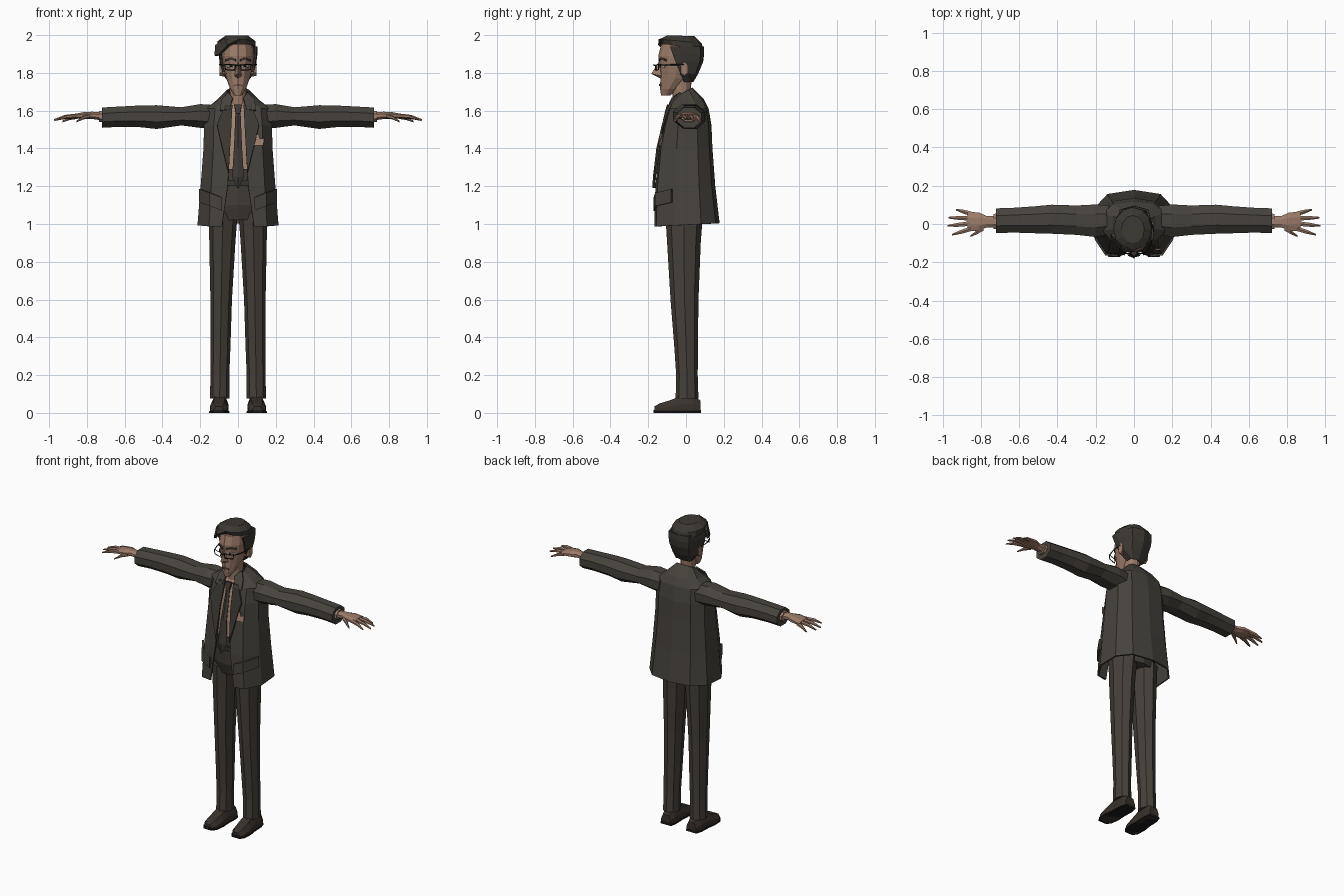
import bpy, bmesh
from math import sin, cos, pi

cube = bpy.data.objects.get("Cube")
if cube:
    bpy.data.objects.remove(cube, do_unlink=True)


def paint(name, r, g, b):
    m = bpy.data.materials.new(name)
    m.use_nodes = True
    m.diffuse_color = (r, g, b, 1)
    node = m.node_tree.nodes["Principled BSDF"]
    node.inputs["Base Color"].default_value = (r, g, b, 1)
    node.inputs["Roughness"].default_value = 0.9
    return m


suit = paint("charcoal suit", .062, .056, .046)
cloth = paint("brown grey trousers", .06, .051, .042)
trim = paint("dark suit trim", .045, .041, .035)
skin = paint("skin", .33, .2, .14)
shirt = paint("tan shirt", .36, .23, .165)
hair = paint("dark hair", .045, .04, .033)
leather = paint("shoe leather", .04, .031, .025)
black = paint("black frames", .012, .011, .01)
pale = paint("pale eye", .42, .36, .3)
lip = paint("lip brown", .17, .09, .065)


def mesh(name, verts, faces, mat, side=1, thick=0):
    """Mesh object, flipped to the right side when side is -1."""
    bm = bmesh.new()
    vs = [bm.verts.new((x * side, y, z)) for x, y, z in verts]
    for f in faces:
        bm.faces.new([vs[i] for i in f])
    bmesh.ops.recalc_face_normals(bm, faces=bm.faces)
    me = bpy.data.meshes.new(name)
    bm.to_mesh(me)
    bm.free()
    me.materials.append(mat)
    ob = bpy.data.objects.new(name, me)
    bpy.context.collection.objects.link(ob)
    if thick:
        mod = ob.modifiers.new("thickness", "SOLIDIFY")
        mod.thickness = thick
        mod.offset = 0
    return ob


def loft(name, rings, mat, side=1, closed=True, thick=0):
    """Skin a list of equal rings; closed rings get end caps."""
    n = len(rings[0])
    faces = []
    for r in range(len(rings) - 1):
        for i in range(n if closed else n - 1):
            j = (i + 1) % n
            faces.append((r * n + i, r * n + j, r * n + n + j, r * n + n + i))
    if closed:
        faces += [tuple(range(n)), tuple(range(len(rings) * n - n, len(rings) * n))]
    return mesh(name, [v for ring in rings for v in ring], faces, mat, side, thick)


def level(z, rx, front, back, tilt=0, cx=0, n=12):
    """Horizontal oval from its half width and front and back depth."""
    mid, ry = (front + back) / 2, (back - front) / 2
    pts = [(cx + rx * sin(2 * pi * i / n), mid - ry * cos(2 * pi * i / n)) for i in range(n)]
    return [(x, y, z + tilt * y) for x, y in pts]


def upright(x, cy, cz, ry, rz, n=8):
    """Oval facing along x, for arms, hands and ears."""
    return [(x, cy + ry * cos(2 * pi * (i + .5) / n), cz + rz * sin(2 * pi * (i + .5) / n)) for i in range(n)]


def plate(name, pts, mat, side=1, thick=.008):
    return mesh(name, pts, [tuple(range(len(pts)))], mat, side, thick)


def band(name, path, height, mat, side=1, thick=.006):
    """Upright strip following a path of points."""
    low = [(x, y, z - height) for x, y, z in path]
    return loft(name, [path, low], mat, side, False, thick)


def wire(name, pts, side=1, cyclic=False):
    cu = bpy.data.curves.new(name, "CURVE")
    cu.dimensions = "3D"
    cu.bevel_depth = .0035
    cu.bevel_resolution = 0
    sp = cu.splines.new("POLY")
    sp.points.add(len(pts) - 1)
    for p, (x, y, z) in zip(sp.points, pts):
        p.co = (x * side, y, z, 1)
    sp.use_cyclic_u = cyclic
    cu.materials.append(black)
    bpy.context.collection.objects.link(bpy.data.objects.new(name, cu))


# Jacket: open-fronted shell from hem to collar
def coat(z, rx, front, back, gap, tilt=0):
    half = [(gap, front), (.72 * rx, front + .01), (rx, front * .35),
            (rx * .98, back * .45), (.65 * rx, back * .88)]
    pts = half + [(0, back)] + [(-x, y) for x, y in reversed(half)]
    return [(x, y, z + tilt * y) for x, y in pts]


loft("jacket", [coat(.995, .21, -.163, .173, .085, .05), coat(1.2, .193, -.157, .15, .054),
                coat(1.4, .178, -.138, .135, .042), coat(1.52, .175, -.115, .13, .045),
                coat(1.61, .165, -.09, .115, .045), coat(1.65, .11, -.075, .09, .038, .1),
                coat(1.7, .055, -.065, .03, .03, .6)], suit, closed=False, thick=.01)

# Shirt, trouser waist and belt inside the opening
loft("shirt", [level(1.25, .14, -.145, .1), level(1.4, .13, -.13, .1), level(1.52, .12, -.108, .09),
               level(1.6, .09, -.085, .07), level(1.66, .045, -.068, .025, .4)], shirt)
loft("trouser_waist", [level(1.02, .14, -.1, .09), level(1.1, .15, -.13, .1), level(1.29, .15, -.15, .1)], cloth)
loft("belt", [level(1.2, .153, -.152, .1), level(1.23, .154, -.155, .1)], trim)

# Tie
plate("tie_knot", [(-.02, -.092, 1.63), (.02, -.092, 1.63), (.012, -.105, 1.585), (-.012, -.105, 1.585)], trim, thick=.018)
loft("tie_blade", [[(-w, y, z), (0, y - .008, z), (w, y, z)] for w, y, z in
                   ((.012, -.1, 1.59), (.02, -.145, 1.4), (.03, -.163, 1.25), (.002, -.166, 1.19))],
     trim, closed=False, thick=.008)

# Handkerchief in the chest pocket
plate("handkerchief", [(.08, -.142, 1.415), (.135, -.134, 1.415), (.137, -.13, 1.455),
                       (.115, -.133, 1.45), (.108, -.132, 1.478), (.082, -.136, 1.455)], shirt)

for word, s in (("left", 1), ("right", -1)):
    # Jacket details
    plate(word + "_lapel", [(.03, -.088, 1.63), (.07, -.092, 1.625), (.112, -.122, 1.53),
                            (.095, -.14, 1.45), (.05, -.16, 1.27), (.038, -.13, 1.47)], trim, s, .01)
    plate(word + "_collar", [(.028, -.073, 1.665), (.052, -.03, 1.695), (.088, -.07, 1.655), (.095, -.1, 1.6), (.045, -.1, 1.605)], suit, s, .01)
    band(word + "_pocket_flap", [(.085, -.166, 1.14), (.147, -.159, 1.165), (.202, -.075, 1.185)], .07, suit, s, .012)

    # Sleeve
    loft(word + "_sleeve", [upright(*r) for r in (
        (.12, .02, 1.565, .08, .07), (.2, .017, 1.572, .092, .068), (.3, .02, 1.57, .083, .052),
        (.43, .025, 1.566, .082, .068), (.52, .022, 1.57, .076, .062), (.63, .02, 1.568, .07, .058),
        (.72, .017, 1.563, .07, .058))], suit, s)

    # Hand
    loft(word + "_shirt_cuff", [upright(.7, .014, 1.567, .045, .034), upright(.735, .014, 1.57, .042, .031)], shirt, s)
    loft(word + "_palm", [upright(*r) for r in ((.7, .012, 1.568, .034, .024), (.77, .012, 1.575, .032, .021),
                                                (.81, .012, 1.575, .052, .02), (.87, .014, 1.57, .054, .013))], skin, s)
    for finger, a, b in (("thumb", (.785, -.022, 1.572), (.855, -.064, 1.542)),
                         ("index_finger", (.855, -.026, 1.572), (.95, -.056, 1.555)),
                         ("middle_finger", (.86, .002, 1.572), (.975, -.01, 1.55)),
                         ("ring_finger", (.86, .03, 1.57), (.97, .033, 1.55)),
                         ("little_finger", (.85, .053, 1.568), (.93, .075, 1.542))):
        rings = []
        for t, r, lift in ((0, .014, 0), (.5, .012, .006), (1, .005, 0)):
            x, y, z = [p + (q - p) * t for p, q in zip(a, b)]
            rings.append(upright(x, y, z + lift, r, r * .85, 6))
        loft(word + "_" + finger, rings, skin, s)

    # Trouser leg with a front crease
    loft(word + "_trouser_leg", [level(z, rx, f, b, 0, cx, 8) for z, cx, rx, f, b in (
        (1.06, .078, .076, -.11, .09), (.9, .083, .069, -.1, .078), (.6, .089, .057, -.082, .066),
        (.35, .093, .053, -.062, .063), (.2, .096, .05, -.052, .062), (.075, .097, .051, -.055, .066))], cloth, s)

    # Shoe and sole, lofted from heel to toe
    def shoe(y, w, h):
        cx = .096 - y * .04
        return [(cx + w * k, y, h * t) for k, t in ((-1, 0), (-1, .5), (-.6, 1), (.6, 1), (1, .5), (1, 0))]

    steps = ((.078, .034, .065), (.04, .044, .09), (-.03, .044, .09), (-.08, .05, .068), (-.14, .045, .05), (-.168, .026, .034))
    loft(word + "_shoe", [shoe(*r) for r in steps], leather, s)
    loft(word + "_sole", [shoe(y * 1.02, w + .004, .016) for y, w, h in steps], black, s)

    # Ear, eye, brow and glasses
    loft(word + "_ear", [upright(.068, -.02, 1.81, .015, .03, 6), upright(.098, -.008, 1.82, .022, .036, 6)], skin, s)
    band(word + "_eye", [(.018, -.139, 1.845), (.038, -.132, 1.848), (.056, -.112, 1.842)], .016, pale, s)
    band(word + "_pupil", [(.031, -.139, 1.847), (.043, -.132, 1.847)], .015, black, s)
    band(word + "_eyebrow", [(.012, -.144, 1.872), (.04, -.133, 1.882), (.066, -.105, 1.872)], .011, hair, s)
    wire(word + "_lens_rim", [(.012, -.16, 1.842), (.07, -.145, 1.845), (.066, -.146, 1.817), (.018, -.16, 1.815)], s, True)
    wire(word + "_glasses_arm", [(.07, -.145, 1.842), (.09, -.09, 1.842), (.098, -.01, 1.845)], s)

wire("glasses_bridge", [(-.012, -.16, 1.838), (0, -.172, 1.842), (.012, -.16, 1.838)])

# Neck and head
loft("neck", [level(1.55, .045, -.065, .03), level(1.66, .042, -.07, .022), level(1.77, .047, -.075, .03)], skin)
loft("head", [level(1.68, .02, -.132, -.085), level(1.715, .042, -.137, -.04), level(1.77, .062, -.136, .02),
              level(1.83, .077, -.141, .055), level(1.89, .085, -.147, .075), level(1.95, .08, -.132, .075),
              level(1.98, .05, -.09, .04)], skin)
mesh("nose", [(0, -.14, 1.865), (0, -.184, 1.795), (.02, -.132, 1.785), (-.02, -.132, 1.785), (0, -.135, 1.77)],
     [(0, 1, 2), (0, 3, 1), (1, 4, 2), (1, 3, 4), (0, 2, 4, 3)], skin)
band("mouth", [(-.024, -.13, 1.737), (0, -.141, 1.742), (.024, -.13, 1.737)], .01, lip)


# Hair: back shell, crown and side-swept fringe
def nape(z, rx, front, back):
    half = [(rx * .95, front), (rx, front + .04), (rx * .72, back * .8)]
    return [(x, y, z) for x, y in half + [(0, back)] + [(-x, y) for x, y in reversed(half)]]


loft("hair_back", [nape(1.755, .046, -.01, .034), nape(1.8, .08, -.03, .06), nape(1.86, .092, -.055, .085),
                   nape(1.9, .097, -.07, .09), nape(1.94, .098, -.085, .088)], hair, closed=False, thick=.012)
loft("hair_crown", [level(1.935, .1, -.125, .092, -.15, -.006), level(1.965, .1, -.137, .083, -.1, -.008),
                    level(1.996, .06, -.1, .045, -.03, -.006)], hair)
mesh("hair_fringe", [(.01, -.14, 1.975), (-.05, -.142, 1.945), (-.098, -.1, 1.895), (-.118, -.06, 1.89),
                     (-.114, -.05, 1.945), (-.07, -.1, 1.98)], [(0, 1, 5), (1, 2, 4, 5), (2, 3, 4)], hair, thick=.016)
